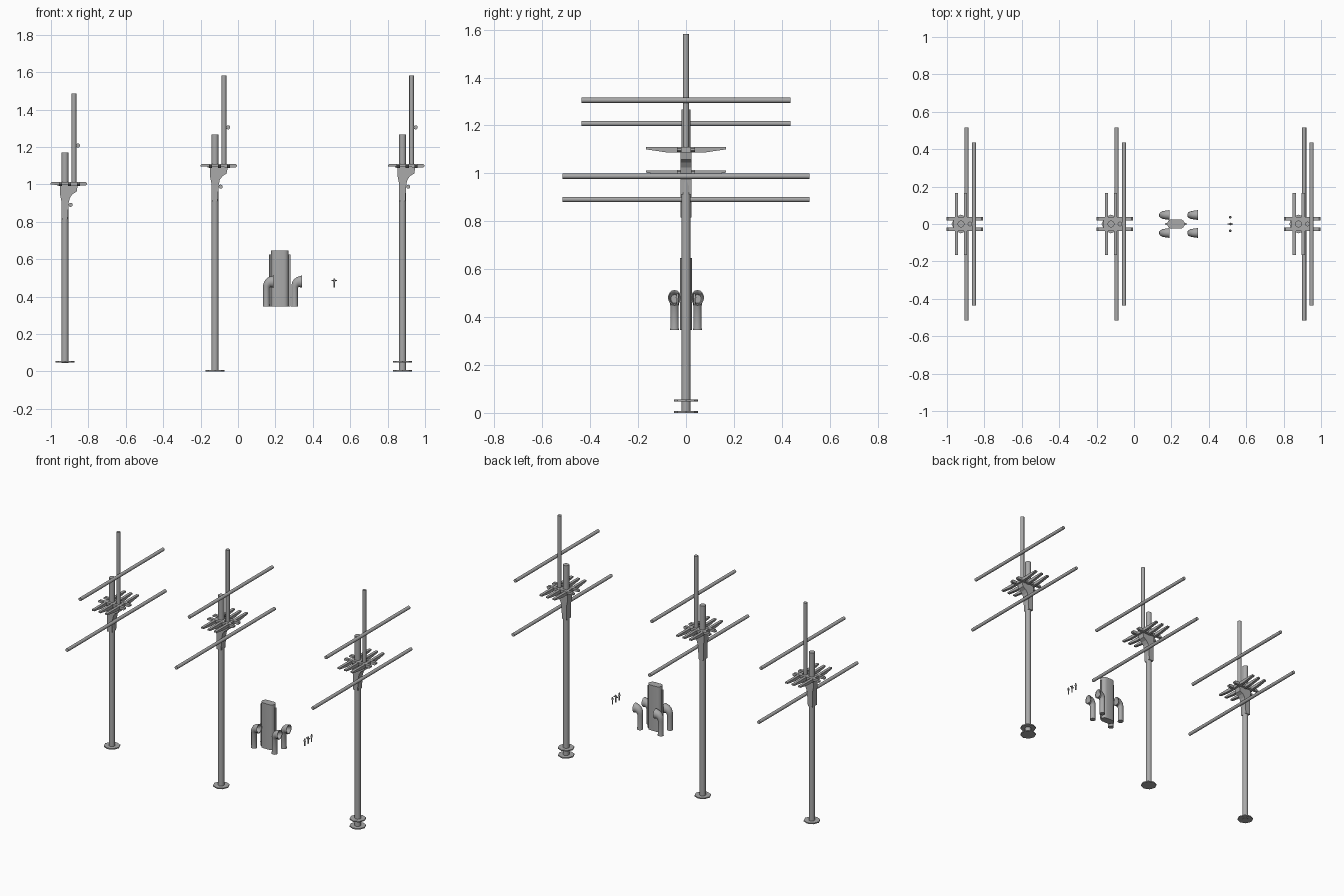
import bpy, bmesh, math
from mathutils import Vector

cube = bpy.data.objects.get("Cube")
if cube:
    bpy.data.objects.remove(cube, do_unlink=True)

grey = bpy.data.materials.new("plain_grey")
grey.use_nodes = True
grey.diffuse_color = (0.4, 0.4, 0.4, 1)
grey.node_tree.nodes["Principled BSDF"].inputs["Base Color"].default_value = (0.4, 0.4, 0.4, 1)


def finish(name, bm, smooth=False):
    bmesh.ops.recalc_face_normals(bm, faces=bm.faces[:])
    mesh = bpy.data.meshes.new(name)
    bm.to_mesh(mesh)
    bm.free()
    mesh.materials.append(grey)
    ob = bpy.data.objects.new(name, mesh)
    bpy.context.collection.objects.link(ob)
    if smooth:
        bpy.ops.object.select_all(action='DESELECT')
        ob.select_set(True)
        bpy.context.view_layer.objects.active = ob
        bpy.ops.object.shade_smooth_by_angle(angle=math.radians(50))
    return ob


def rod(name, a, b, r, r2=None, sides=12, smooth=True):
    """Round bar between two points."""
    a, b = Vector(a), Vector(b)
    bm = bmesh.new()
    bmesh.ops.create_cone(bm, cap_ends=True, segments=sides, radius1=r,
                          radius2=r if r2 is None else r2, depth=(b - a).length)
    turn = (b - a).to_track_quat('Z', 'Y').to_matrix()
    bmesh.ops.rotate(bm, verts=bm.verts[:], matrix=turn)
    bmesh.ops.translate(bm, verts=bm.verts[:], vec=(a + b) / 2)
    return finish(name, bm, smooth)


def prism(name, outline, start, shift, smooth=False):
    """Flat outline (function gives 3D points) pushed along a vector."""
    bm = bmesh.new()
    face = bm.faces.new([bm.verts.new(start + Vector(p)) for p in outline])
    out = bmesh.ops.extrude_face_region(bm, geom=[face])
    moved = [g for g in out["geom"] if isinstance(g, bmesh.types.BMVert)]
    bmesh.ops.translate(bm, verts=moved, vec=shift)
    return finish(name, bm, smooth)


def mast(tag, x, lift, foot, discs):
    top = 1.1 + lift
    rod(tag + "_lower_mast", (x, 0, foot), (x, 0, top + 0.167), 0.019)
    rod(tag + "_topmast", (x + 0.048, 0, top - 0.03), (x + 0.048, 0, top + 0.482), 0.0125)
    for i, z in enumerate(discs):
        rod(f"{tag}_deck_collar_{i}", (x, 0, z), (x, 0, z + 0.007), 0.05, sides=8, smooth=False)

    # Yards behind the topmast and below the top
    rod(tag + "_upper_yard", (x + 0.07, -0.436, top + 0.205), (x + 0.07, 0.436, top + 0.205), 0.011)
    rod(tag + "_lower_yard", (x + 0.03, -0.516, top - 0.112), (x + 0.03, 0.516, top - 0.112), 0.011)

    # Trestle bars along the ship, with softened ends
    bar = [(-0.078, -0.01), (0.11, -0.01), (0.117, -0.004), (0.117, 0.004), (0.11, 0.01),
           (-0.07, 0.01), (-0.077, 0.004), (-0.077, -0.004)]
    for side in (-1, 1):
        prism(f"{tag}_trestle_{side}", [(u, 0, w) for u, w in bar[1:]],
              Vector((x, side * 0.028 - 0.009, top)), (0, 0.018, 0))
    # Cross bars, tapered underneath towards their ends
    half = [(0.166, 0.009), (0.166, 0.0), (0.085, -0.012)]
    profile = half + [(-v, w) for v, w in reversed(half)]
    for i in range(3):
        prism(f"{tag}_cross_bar_{i}", [(0, v, w) for v, w in profile],
              Vector((x - 0.033 + 0.048 * i, 0, top)), (0.018, 0, 0))

    # Cheek bracket supporting the top
    cheek = [(-0.02, -0.188), (0.014, -0.188), (0.02, -0.1), (0.026, -0.075), (0.04, -0.055),
             (0.062, -0.042), (0.068, -0.01), (-0.026, -0.01), (-0.026, -0.06), (-0.02, -0.09)]
    prism(tag + "_cheeks", [(u, 0, w) for u, w in cheek],
          Vector((x, -0.023, top)), (0, 0.046, 0))
    block = [(-0.04, 0), (0.07, 0), (0.07, 0.012), (-0.04, 0.012)]
    prism(tag + "_heel_block", [(u, 0, w - 0.01) for u, w in block],
          Vector((x, -0.02, top)), (0, 0.04, 0))


mast("fore_mast", -0.925, -0.097, 0.046, [0.048])
mast("main_mast", -0.123, 0, 0, [0])
mast("aft_mast", 0.88, 0, 0, [0, 0.048])

# Funnel with a rounded long outline
stack = []
for k in range(18):
    end = 1 if k < 9 else -1
    t = math.radians(-90 + 180 * (k % 9) / 8) + (0 if end > 0 else math.pi)
    stack.append((end * 0.022 + 0.025 * math.cos(t), 0.025 * math.sin(t), 0))
prism("funnel", stack, Vector((0.224, 0, 0.347)), (0, 0, 0.3), True)
for side in (-1, 1):
    rod(f"steam_pipe_{side}", (0.224 + side * 0.052, 0, 0.347),
        (0.224 + side * 0.052, 0, 0.625), 0.006, sides=8)


def cowl(name, x, y):
    """Bent ventilator: rings swept up and forward, with a hollow mouth."""
    bm = bmesh.new()
    sides = 14
    rings = [(0, 0.347, 0, 0.0185), (0, 0.365, 0, 0.0175), (0, 0.445, 0, 0.0175)]
    for k in range(1, 6):
        a = math.radians(18 * k)
        rings.append((0.027 * (1 - math.cos(a)), 0.445 + 0.035 * math.sin(a), a,
                      0.0175 + 0.0024 * k))
    rings += [(0.038, 0.481, math.pi / 2, 0.032), (0.037, 0.481, math.pi / 2, 0.027),
              (0.012, 0.476, math.pi / 2, 0.018)]
    loops = []
    for cx, cz, a, r in rings:
        wide = r if a == 0 else r * 0.85 + 0.0025 * math.cos(a)
        loop = []
        for s in range(sides):
            t = 2 * math.pi * s / sides
            u, v = r * math.cos(t), wide * math.sin(t)
            loop.append(bm.verts.new((x + cx + u * math.cos(a), y + v, cz - u * math.sin(a))))
        loops.append(loop)
    for a, b in zip(loops, loops[1:]):
        for s in range(sides):
            n = (s + 1) % sides
            bm.faces.new((a[s], a[n], b[n], b[s]))
    bm.faces.new(loops[0])
    bm.faces.new(loops[-1])
    finish(name, bm, True)


for i, x in enumerate((0.152, 0.303)):
    for side in (-1, 1):
        cowl(f"cowl_vent_{i}_{side}", x, side * 0.048)

# Small deck posts: a binnacle with a crossbar between two plain ones
for i, y in enumerate((-0.036, 0, 0.036)):
    rod(f"post_{i}", (0.515, y, 0.45), (0.515, y, 0.485), 0.004, sides=8)
    rod(f"post_head_{i}", (0.515, y, 0.48), (0.515, y, 0.498), 0.007, 0.004, sides=8)
rod("post_crossbar", (0.501, 0, 0.486), (0.529, 0, 0.486), 0.0035, sides=8)
